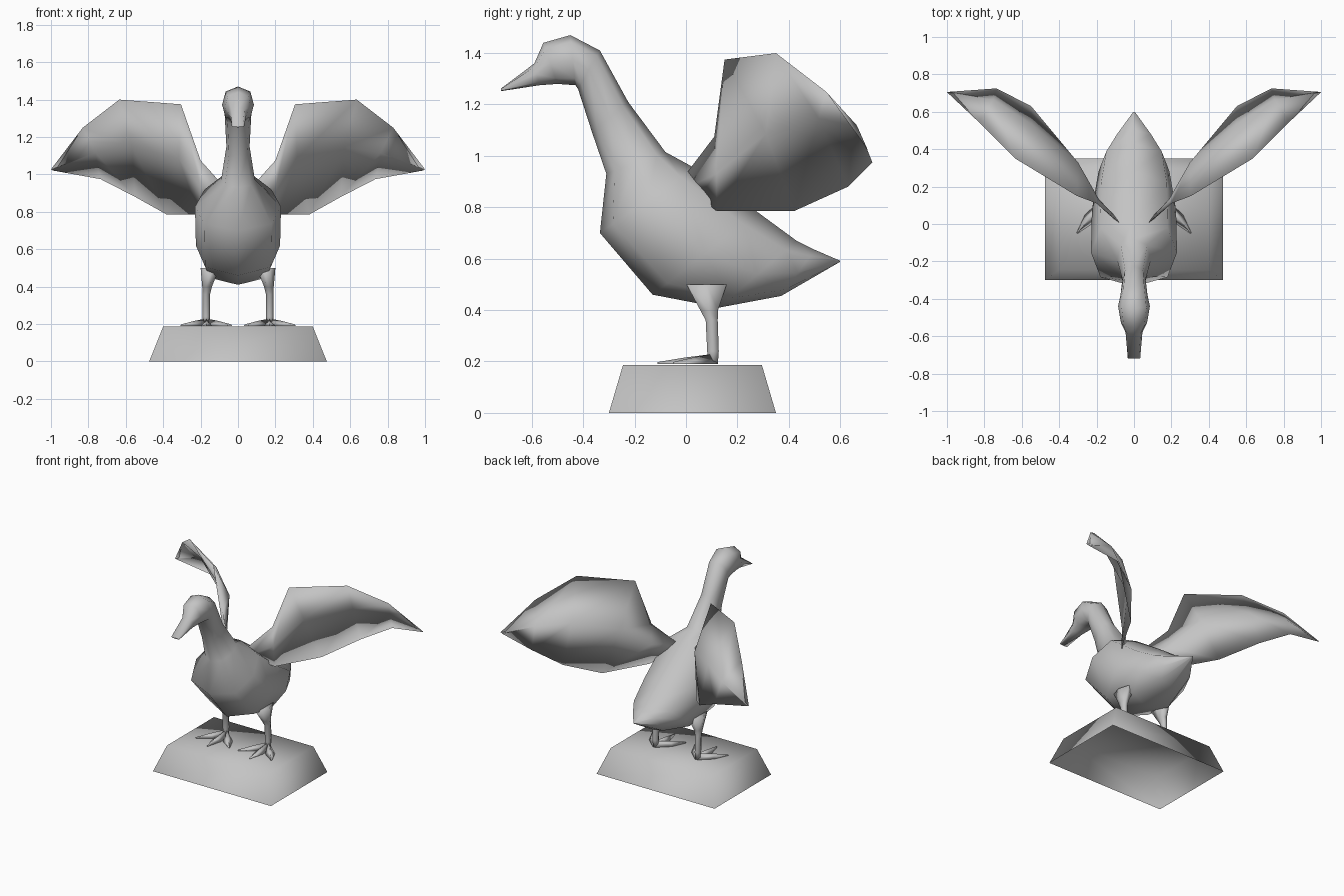
import bpy, bmesh, math
from mathutils import Vector

if "Cube" in bpy.data.objects:
    bpy.data.objects.remove(bpy.data.objects["Cube"])

grey = bpy.data.materials.new("stone grey")
grey.diffuse_color = (0.55, 0.55, 0.55, 1)
grey.use_nodes = True
grey.node_tree.nodes["Principled BSDF"].inputs["Base Color"].default_value = grey.diffuse_color


def loft(name, rings, cap=True, mirror=False):
    """Skin a list of equal-sized vertex rings; optionally mirror over x."""
    bm = bmesh.new()
    rows = [[bm.verts.new(p) for p in r] for r in rings]
    n = len(rows[0])
    for a, b in zip(rows, rows[1:]):
        for i in range(n):
            j = (i + 1) % n
            bm.faces.new((a[i], a[j], b[j], b[i]))
    if cap:
        bm.faces.new(rows[0])
        bm.faces.new(rows[-1])
    bmesh.ops.remove_doubles(bm, verts=bm.verts, dist=0.0005)
    bmesh.ops.recalc_face_normals(bm, faces=bm.faces)
    me = bpy.data.meshes.new(name)
    bm.to_mesh(me)
    bm.free()
    me.materials.append(grey)
    for p in me.polygons:
        p.use_smooth = True
    ob = bpy.data.objects.new(name, me)
    bpy.context.collection.objects.link(ob)
    if mirror:
        ob.modifiers.new("mirror", 'MIRROR').use_mirror_merge = False
    return ob


def body_ring(ty, tz, by, bz, w, k=0.78):
    """Eight-sided slanted section between a top and a bottom point."""
    top, bot = Vector((0, ty, tz)), Vector((0, by, bz))
    mid, up = (top + bot) / 2, (top - bot) / 2
    side = Vector((w, 0, 0))
    pts = [(0, 1), (k, .72), (1, 0), (k, -.72), (0, -1), (-k, -.72), (-1, 0), (-k, .72)]
    return [mid + side * s + up * u for s, u in pts]


# Body: beak, head, neck, trunk and tail in one skin
loft("body", [body_ring(*r) for r in (
    (-.72, 1.262, -.72, 1.252, .033),
    (-.59, 1.36, -.57, 1.275, .045),
    (-.555, 1.44, -.50, 1.28, .07),
    (-.45, 1.47, -.43, 1.275, .085),
    (-.335, 1.41, -.42, 1.26, .072),
    (-.225, 1.21, -.365, 1.09, .062),
    (-.08, 1.015, -.31, .93, .09),
    (.03, .955, -.335, .70, .23),
    (.28, .78, -.13, .46, .225),
    (.43, .67, .13, .41, .19),
    (.50, .635, .37, .455, .115),
    (.60, .592, .60, .588, .004))])

# Wings: thin cambered sections from root to tip
back = Vector((-.7, .7, .15))
sections = []
for lead, trail, bulge, thick in (
        ((.07, .00, .93), (.12, .05, .84), .00, .015),
        ((.20, .11, 1.075), (.21, .12, .785), .015, .02),
        ((.305, .15, 1.375), (.38, .42, .785), .05, .025),
        ((.635, .35, 1.40), (.55, .63, .88), .05, .025),
        ((.83, .545, 1.25), (.735, .725, .975), .035, .015),
        ((1.0, .705, 1.027), (.985, .707, 1.02), .0, .003)):
    a, b = Vector(lead), Vector(trail)
    m = (a + b) / 2 + back * bulge
    sections.append([a, m + back * thick / 2, b, m - back * thick / 2])
loft("wings", sections, mirror=True)


def level_ring(x, y, z, rx, ry, n=6):
    return [Vector((x + rx * math.cos(math.tau * i / n),
                    y + ry * math.sin(math.tau * i / n), z)) for i in range(n)]


# Legs: thigh tapering to a thin shank and ankle
loft("legs", [level_ring(*r) for r in (
    (.15, .08, .50, .05, .09),
    (.165, .09, .40, .026, .04),
    (.17, .10, .36, .021, .027),
    (.17, .105, .24, .021, .026),
    (.17, .105, .19, .018, .022))], mirror=True)

# Toes: three flattened spikes spreading from the ankle
ankle = Vector((.17, .11, .19))
for name, tip in (("outer_toes", (.305, -.05)), ("middle_toes", (.17, -.11)),
                  ("inner_toes", (.035, -.05))):
    end = Vector((tip[0], tip[1], .19))
    d = (end - ankle).normalized()
    s = Vector((-d.y, d.x, 0))
    spike = []
    for t, w, h in ((0, .018, .04), (.5, .032, .026), (1, .003, .008)):
        c = ankle.lerp(end, t)
        spike.append([c - s * w, c + s * w, c + Vector((0, 0, h))])
    loft(name, spike, mirror=True)

# Plinth: hollow tapered block, open underneath


def rect(x, y0, y1, z):
    return [(-x, y0, z), (x, y0, z), (x, y1, z), (-x, y1, z)]


plinth = loft("plinth", [rect(.475, -.30, .35, 0), rect(.40, -.245, .295, .187)], cap=False)
bm = bmesh.new()
bm.from_mesh(plinth.data)
bm.verts.ensure_lookup_table()
top_face = bm.faces.new([v for v in bm.verts if v.co.z > .1])
top_face.smooth = True
bmesh.ops.recalc_face_normals(bm, faces=bm.faces)
bm.to_mesh(plinth.data)
bm.free()
